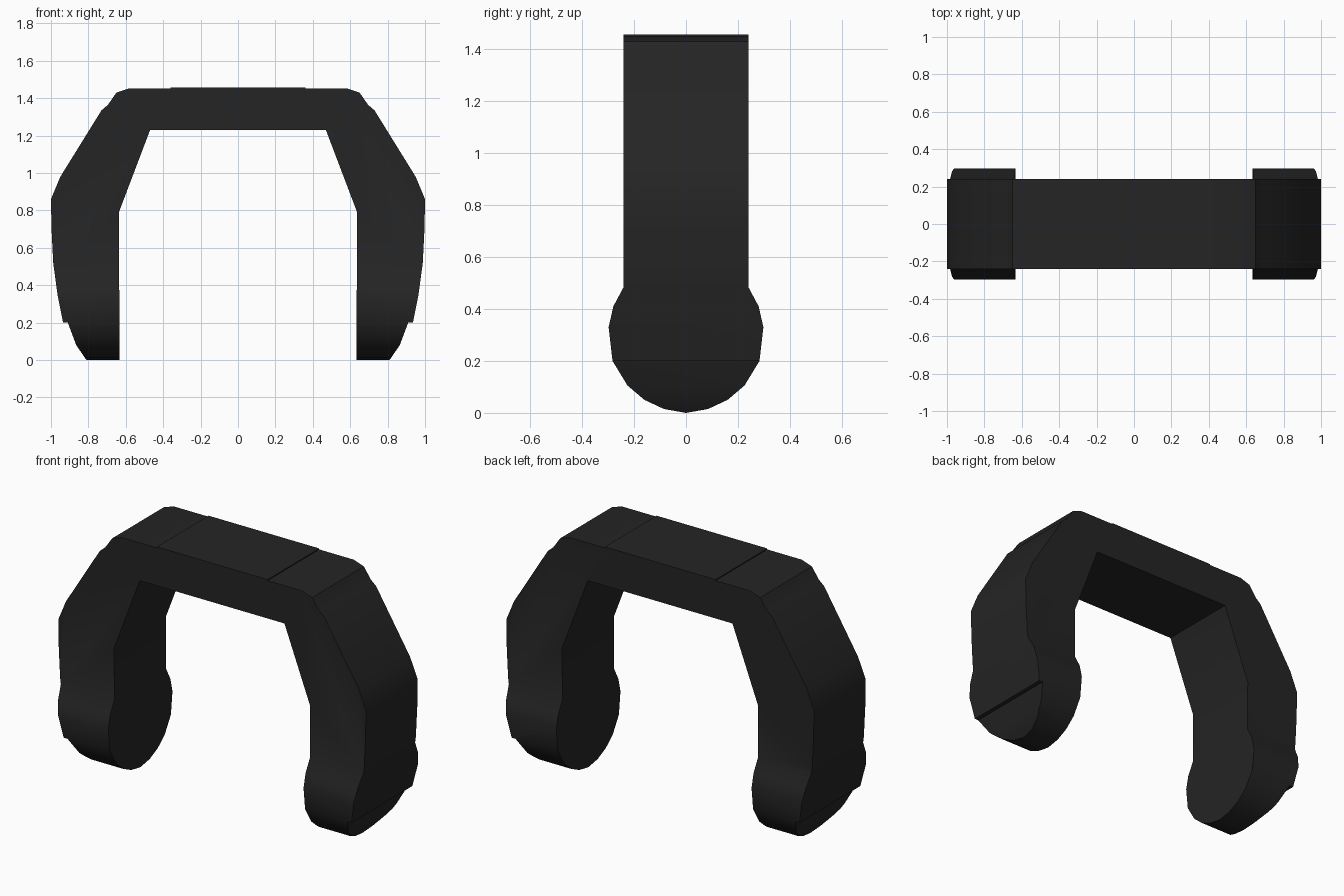
import bpy
import bmesh
import math

cube = bpy.data.objects.get("Cube")
if cube:
    bpy.data.objects.remove(cube, do_unlink=True)

black = bpy.data.materials.new("matte black")
black.use_nodes = True
color = (0.018, 0.018, 0.018, 1)
black.diffuse_color = color
bsdf = black.node_tree.nodes["Principled BSDF"]
bsdf.inputs["Base Color"].default_value = color
bsdf.inputs["Roughness"].default_value = 0.8


def prism(name, points, offset):
    """Extrude a closed outline of 3D points along an offset vector."""
    bm = bmesh.new()
    face = bm.faces.new([bm.verts.new(p) for p in points])
    result = bmesh.ops.extrude_face_region(bm, geom=[face], use_keep_orig=True)
    moved = [v for v in result["geom"] if isinstance(v, bmesh.types.BMVert)]
    bmesh.ops.translate(bm, verts=moved, vec=offset)
    bmesh.ops.recalc_face_normals(bm, faces=bm.faces)
    mesh = bpy.data.meshes.new(name)
    bm.to_mesh(mesh)
    bm.free()
    mesh.materials.append(black)
    obj = bpy.data.objects.new(name, mesh)
    bpy.context.collection.objects.link(obj)
    return obj


def finish(obj):
    bpy.ops.object.select_all(action='DESELECT')
    obj.select_set(True)
    bpy.context.view_layer.objects.active = obj
    for mod in list(obj.modifiers):
        bpy.ops.object.modifier_apply(modifier=mod.name)
    bpy.ops.object.shade_smooth_by_angle(angle=math.radians(32))


# Arm outline seen from the front, and rounded paddle outline from the side
arm_outline = [
    (0.36, 1.23), (0.47, 1.23), (0.637, 0.79), (0.633, 0), (0.81, 0),
    (0.865, 0.08), (0.91, 0.2), (0.935, 0.2), (0.965, 0.35), (0.988, 0.52),
    (0.997, 0.7), (1, 0.86), (0.95, 0.98), (0.73, 1.335), (0.695, 1.365),
    (0.65, 1.43), (0.585, 1.452), (0.36, 1.452)]
half_paddle = [
    (0.085, 0.015), (0.16, 0.05), (0.225, 0.105), (0.283, 0.2),
    (0.298, 0.33), (0.28, 0.41), (0.24, 0.485), (0.24, 1.6)]
paddle = [(0, 0)] + half_paddle + [(-y, z) for y, z in reversed(half_paddle)]

# Each arm is the front outline trimmed to the side outline
for side, name in ((1, "left_arm"), (-1, "right_arm")):
    arm = prism(name, [(side * x, -0.5, z) for x, z in arm_outline], (0, 1, 0))
    trim = prism("arm_trim", [(side * 0.2, y, z) for y, z in paddle], (side, 0, 0))
    trim.hide_render = True
    cut = arm.modifiers.new("trim", 'BOOLEAN')
    cut.operation = 'INTERSECT'
    cut.solver = 'EXACT'
    cut.object = trim
    finish(arm)
    bpy.data.objects.remove(trim, do_unlink=True)

# Crossbar, slightly raised above the arms
bar = [(-0.36, 1.23), (0.36, 1.23), (0.36, 1.458), (-0.36, 1.458)]
finish(prism("crossbar", [(x, -0.24, z) for x, z in bar], (0, 0.48, 0)))
